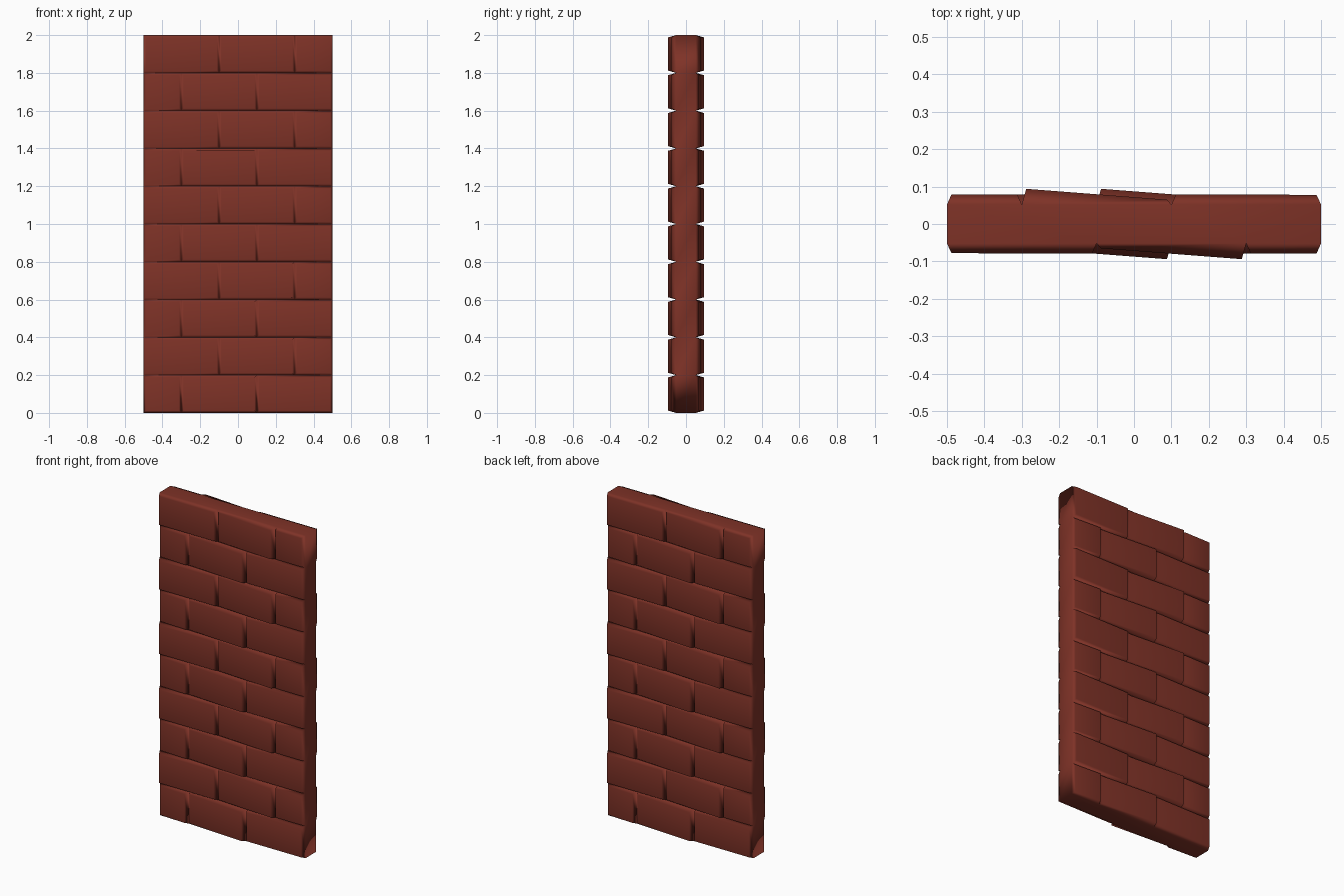
import bpy, bmesh
from mathutils import Matrix

if "Cube" in bpy.data.objects:
    bpy.data.objects.remove(bpy.data.objects["Cube"])

ROW, ROWS, BASE, INSET = 0.2, 10, 0.052, 0.012

red = bpy.data.materials.new("brick_red")
red.diffuse_color = (0.21, 0.032, 0.020, 1)
red.use_nodes = True
red.node_tree.nodes["Principled BSDF"].inputs["Base Color"].default_value = red.diffuse_color

bm = bmesh.new()


def face(points):
    bm.faces.new([bm.verts.new(p) for p in points])


def brick(x0, x1, z0, d0, d1):
    """Front brick: bevelled sides and a face leaning from depth d0 to d1."""
    z1 = z0 + ROW
    outer = [(x0, -BASE, z0), (x1, -BASE, z0), (x1, -BASE, z1), (x0, -BASE, z1)]
    a, b, c, d = x0 + INSET, x1 - INSET, z0 + INSET, z1 - INSET
    inner = [(a, -d0, c), (b, -d1, c), (b, -d1, d), (a, -d0, d)]
    face(inner)
    for i in range(4):
        j = (i + 1) % 4
        face([outer[i], outer[j], inner[j], inner[i]])


def joints(r):
    return (-0.3, 0.1) if r % 2 == 0 else (-0.1, 0.3)


# Front bricks: end bricks lie flat, the middle brick of each row leans out
for r in range(ROWS):
    a, b = joints(r)
    z = r * ROW
    brick(-0.5, a, z, 0.068 if r % 2 == 0 else 0.078, 0.079)
    brick(a, b, z, 0.065, 0.094)
    brick(b, 0.5, z, 0.079, 0.079)
    # right side strip of the core
    face([(0.5, -BASE, z), (0.5, BASE, z), (0.5, BASE, z + ROW), (0.5, -BASE, z + ROW)])

# Back bricks and left side: the front turned half way round
geom = bm.verts[:] + bm.edges[:] + bm.faces[:]
copy = bmesh.ops.duplicate(bm, geom=geom)["geom"]
bmesh.ops.rotate(bm, verts=[v for v in copy if isinstance(v, bmesh.types.BMVert)],
                 matrix=Matrix.Rotation(3.14159265, 3, 'Z'))

# Core top and bottom
for z, r in ((2.0, ROWS - 1), (0.0, 0)):
    xs = [-0.5, *joints(r), 0.5]
    loop = [(x, -BASE, z) for x in xs] + [(-x, BASE, z) for x in xs]
    face(loop if z else loop[::-1])

bmesh.ops.remove_doubles(bm, verts=bm.verts[:], dist=0.0005)
for f in bm.faces:
    f.smooth = True

mesh = bpy.data.meshes.new("brick_wall")
bm.to_mesh(mesh)
bm.free()
mesh.materials.append(red)
wall = bpy.data.objects.new("brick_wall", mesh)
bpy.context.collection.objects.link(wall)
wall.modifiers.new("soft_shading", 'WEIGHTED_NORMAL')
